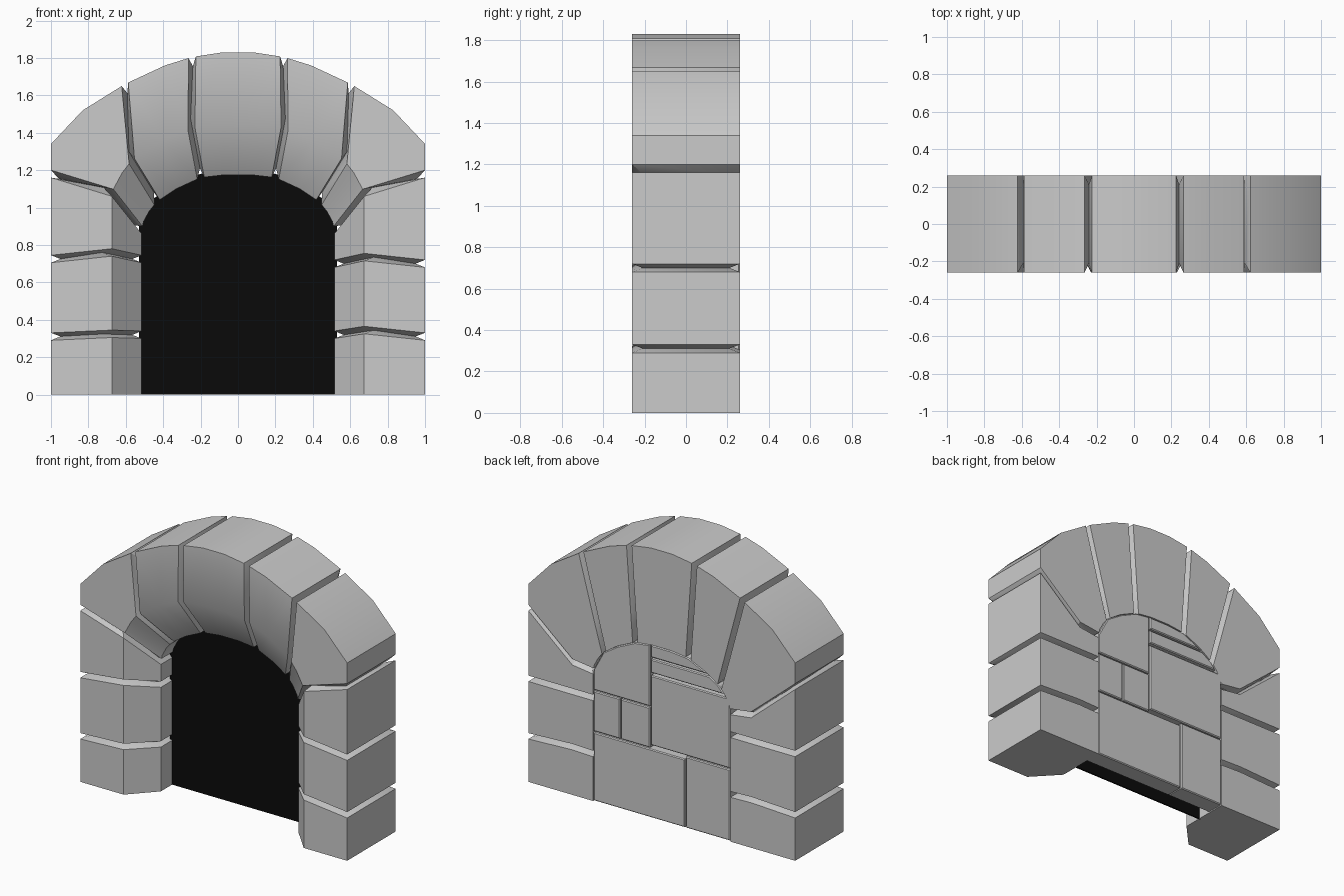
import bpy, bmesh, math
from mathutils import Vector

if "Cube" in bpy.data.objects:
    bpy.data.objects.remove(bpy.data.objects["Cube"])

HALF = 0.26      # half depth of the arch
GROOVE = 0.05    # depth of the V joints
LIP = 0.02       # half width of the V joints


def finish(name, bm, smooth=True):
    bmesh.ops.recalc_face_normals(bm, faces=bm.faces)
    mesh = bpy.data.meshes.new(name)
    bm.to_mesh(mesh)
    bm.free()
    ob = bpy.data.objects.new(name, mesh)
    bpy.context.collection.objects.link(ob)
    if smooth:
        mesh.shade_smooth()
        mesh.set_sharp_from_angle(angle=math.radians(35))
    return ob


def section(o, f, i, b=None):
    """Cut through the masonry: outer, front inner, reveal and back edges."""
    o, f, i = Vector(o), Vector(f), Vector(i)
    b = Vector(b) if b else i.lerp(o, 0.3)
    return [Vector((p.x, y, p.y)) for p, y in
            ((o, -HALF), (f, -HALF), (i, -0.09), (i, HALF), (b, HALF), (o, HALF))]


def inset(sec):
    """Shrink a section to form the bottom of a V joint."""
    axis = sec[0] - sec[3]
    axis.y = 0
    axis.normalize()
    out = []
    for k, p in enumerate(sec):
        q = p.copy()
        if k in (0, 5):
            q -= axis * GROOVE
        elif k in (1, 2, 3):
            q += axis * GROOVE
        if k != 2:
            q.y -= math.copysign(GROOVE, q.y)
        out.append(q)
    return out


def step(a, b):
    return [p + (q - p).normalized() * LIP for p, q in zip(a, b)]


def mirror(sec):
    return [Vector((-p.x, p.y, p.z)) for p in sec]


def stone(name, secs, groove_start=True):
    rings = []
    if groove_start:
        rings += [inset(secs[0]), step(secs[0], secs[1])]
    else:
        rings.append(secs[0])
    rings += secs[1:-1]
    rings += [step(secs[-1], secs[-2]), inset(secs[-1])]
    bm = bmesh.new()
    loops = [[bm.verts.new(p) for p in r] for r in rings]
    n = len(loops[0])
    for a, b in zip(loops, loops[1:]):
        for k in range(n):
            bm.faces.new((a[k], a[(k + 1) % n], b[(k + 1) % n], b[k]))
    bm.faces.new(loops[0])
    bm.faces.new(loops[-1])
    return finish(name, bm)


# Arch sections for the right half
spring = section((1, 1.18), (.675, 1.08), (.515, .88), (.67, .9))
low = [section((1, 1.34), (.655, 1.12), (.505, .925), (.66, 1.03)),
       section((.83, 1.52), (.62, 1.185), (.475, .98))]
haunch = section((.605, 1.66), (.57, 1.25), (.435, 1.03))
mid = section((.39, 1.76), (.40, 1.36), (.33, 1.10))
key = section((.245, 1.805), (.25, 1.425), (.20, 1.16))
crown = section((.08, 1.83), (.08, 1.44), (.07, 1.175))

# Jamb blocks and voussoirs on both sides
for side, label in ((1, "right"), (-1, "left")):
    d = 0.0 if side == 1 else 0.025
    e = 0.02 if side == 1 else 0.0
    levels = [section((1, 0), (.675, 0), (.515, 0), (.675, 0)),
              section((1, .31), (.675, .325 + e), (.515, .32), (.675, .325)),
              section((1, .70 + d), (.675, .735 + d), (.515, .70 + d), (.675, .70 + d)),
              spring]
    flip = (lambda s: s) if side == 1 else mirror
    for k in range(3):
        stone(f"jamb_block_{k + 1}_{label}", [flip(levels[k]), flip(levels[k + 1])], k > 0)
    stone(f"springer_stone_{label}", [flip(s) for s in (spring, *low, haunch)])
    stone(f"haunch_stone_{label}", [flip(s) for s in (haunch, mid, key)])

stone("keystone", [key, crown, mirror(crown), mirror(key)])


def slab(name, pts, y0, y1, gap=0.0, chamfer=0.0):
    """Upright slab from an (x, z) outline, pulled in by gap on each side."""
    bm = bmesh.new()
    xs = [p[0] for p in pts]
    zs = [p[1] for p in pts]
    cx, cz = (min(xs) + max(xs)) / 2, (min(zs) + max(zs)) / 2
    sx = 1 - 2 * gap / (max(xs) - min(xs))
    sz = 1 - 2 * gap / (max(zs) - min(zs))
    front = [bm.verts.new((cx + (x - cx) * sx, y0, cz + (z - cz) * sz)) for x, z in pts]
    face = bm.faces.new(front)
    res = bmesh.ops.extrude_face_region(bm, geom=[face])
    back = [v for v in res["geom"] if isinstance(v, bmesh.types.BMVert)]
    bmesh.ops.translate(bm, verts=back, vec=(0, y1 - y0, 0))
    if chamfer:
        edges = [ed for ed in bm.edges if all(v.co.y > y1 - 1e-4 for v in ed.verts)]
        bmesh.ops.bevel(bm, geom=edges, offset=chamfer, segments=1, affect='EDGES')
    return finish(name, bm, False)


def rect(x0, x1, z0, z1):
    return [(x0, z0), (x1, z0), (x1, z1), (x0, z1)]


# Stones walling up the back of the opening
wall = [rect(-.176, .515, 0, .47),
        rect(-.515, -.176, 0, .49),
        rect(.31, .515, .47, .75),
        rect(.086, .31, .47, .75),
        rect(-.515, .086, .49, .97),
        [(.086, .75), (.515, .75), (.515, .89), (.44, 1.03), (.33, 1.10), (.2, 1.16), (.086, 1.175)],
        [(.086, .98), (-.47, .98), (-.43, 1.03), (-.36, 1.08), (.086, 1.08)],
        [(.086, 1.085), (-.35, 1.085), (-.2, 1.16), (-.07, 1.175), (.086, 1.175)]]
for k, pts in enumerate(wall):
    slab(f"wall_stone_{k + 1}", pts, .14, HALF, .004, .006)

# Black panel behind the opening
half = [(.53, 0), (.53, .9), (.45, 1.05), (.34, 1.12), (.2, 1.18), (.07, 1.2)]
panel = slab("dark_opening", half + [(-x, z) for x, z in reversed(half)], .03, .04)
black = bpy.data.materials.new("black")
black.diffuse_color = (0.003, 0.003, 0.003, 1)
black.use_nodes = True
black.node_tree.nodes["Principled BSDF"].inputs["Base Color"].default_value = black.diffuse_color
panel.data.materials.append(black)
